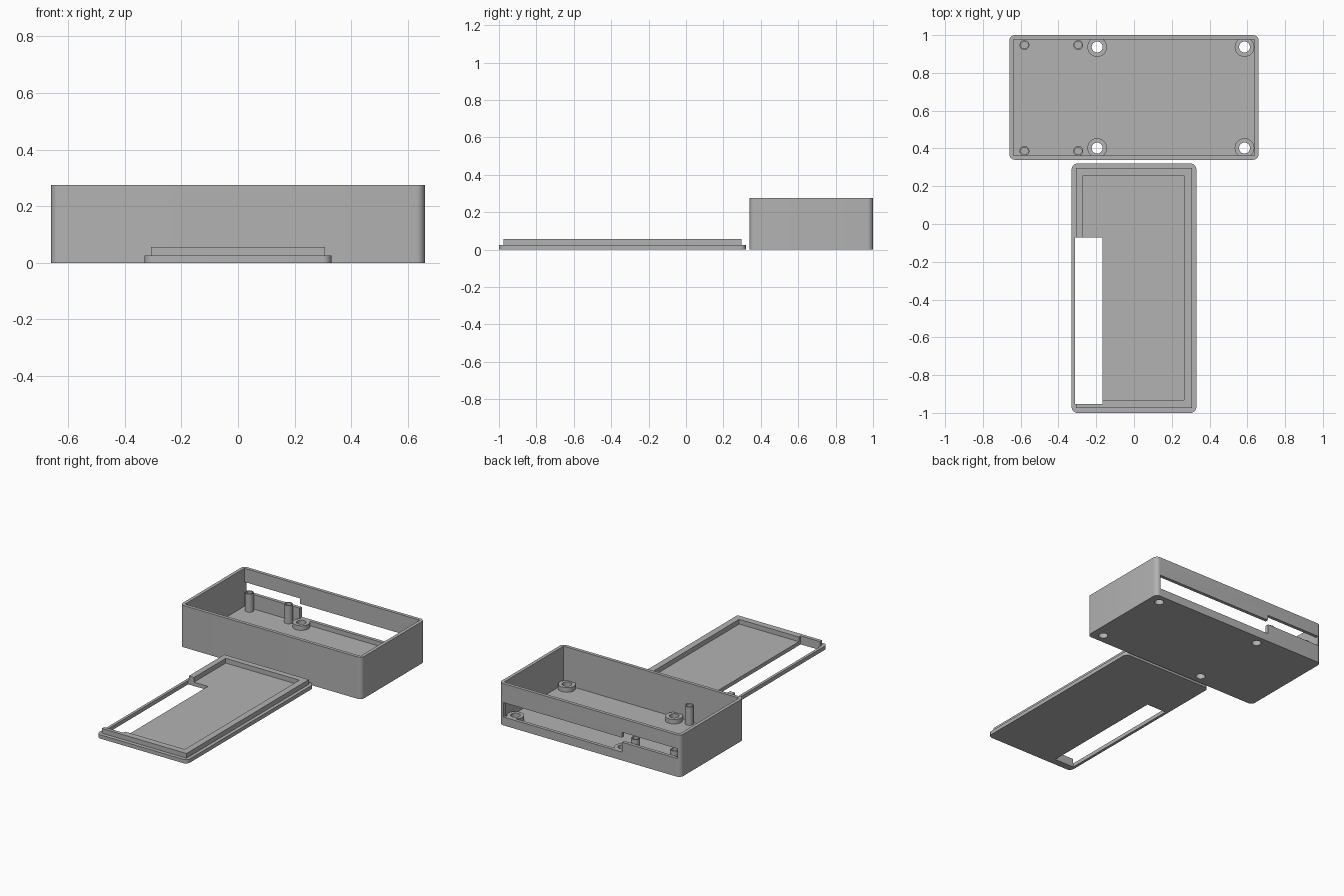
import bpy, bmesh, math

if "Cube" in bpy.data.objects:
    bpy.data.objects.remove(bpy.data.objects["Cube"])

grey = bpy.data.materials.new("plastic_grey")
grey.diffuse_color = (0.448, 0.448, 0.448, 1)
grey.use_nodes = True
grey.node_tree.nodes["Principled BSDF"].inputs["Base Color"].default_value = grey.diffuse_color


def finish(bm, name):
    bmesh.ops.recalc_face_normals(bm, faces=bm.faces)
    mesh = bpy.data.meshes.new(name)
    bm.to_mesh(mesh)
    bm.free()
    mesh.materials.append(grey)
    ob = bpy.data.objects.new(name, mesh)
    bpy.context.collection.objects.link(ob)
    return ob


def activate(ob):
    bpy.ops.object.select_all(action='DESELECT')
    ob.select_set(True)
    bpy.context.view_layer.objects.active = ob


def smooth(ob):
    activate(ob)
    bpy.ops.object.shade_smooth_by_angle(angle=math.radians(30))


def prism(name, x0, x1, y0, y1, z0, z1, r=0.0, steps=8):
    """Block with optional rounded vertical corners."""
    pts = []
    corners = ((x1, y1, -1, -1), (x0, y1, 1, -1), (x0, y0, 1, 1), (x1, y0, -1, 1))
    for i, (x, y, sx, sy) in enumerate(corners):
        n = steps if r else 0
        for k in range(n + 1):
            a = math.pi / 2 * (i + (k / n if n else 0))
            pts.append((x + sx * r + r * math.cos(a), y + sy * r + r * math.sin(a)))
    bm = bmesh.new()
    face = bm.faces.new([bm.verts.new((x, y, z0)) for x, y in pts])
    ext = bmesh.ops.extrude_face_region(bm, geom=[face])
    top = [v for v in ext["geom"] if isinstance(v, bmesh.types.BMVert)]
    bmesh.ops.translate(bm, verts=top, vec=(0, 0, z1 - z0))
    return finish(bm, name)


def cylinder(name, x, y, z0, z1, r, n=32):
    bm = bmesh.new()
    bmesh.ops.create_cone(bm, cap_ends=True, segments=n, radius1=r, radius2=r, depth=z1 - z0)
    bmesh.ops.translate(bm, verts=bm.verts, vec=(x, y, (z0 + z1) / 2))
    return finish(bm, name)


def tube(name, x, y, z0, z1, r_out, r_in, n=32):
    bm = bmesh.new()
    rings = []
    for r, z in ((r_out, z0), (r_out, z1), (r_in, z1), (r_in, z0)):
        rings.append([bm.verts.new((x + r * math.cos(2 * math.pi * k / n),
                                    y + r * math.sin(2 * math.pi * k / n), z)) for k in range(n)])
    for j in range(4):
        a, b = rings[j], rings[(j + 1) % 4]
        for k in range(n):
            m = (k + 1) % n
            bm.faces.new((a[k], a[m], b[m], b[k]))
    ob = finish(bm, name)
    smooth(ob)
    return ob


def cut(ob, cutter):
    activate(ob)
    mod = ob.modifiers.new("cut", 'BOOLEAN')
    mod.operation = 'DIFFERENCE'
    mod.solver = 'EXACT'
    mod.object = cutter
    bpy.ops.object.modifier_apply(modifier=mod.name)
    bpy.data.objects.remove(cutter, do_unlink=True)


FLOOR = 0.025
STANDOFFS = [(x, y) for x in (-0.195, 0.585) for y in (0.402, 0.937)]
POSTS = [(x, y) for x in (-0.58, -0.295) for y in (0.387, 0.947)]

# Open case: rounded shell, back window in two heights, screw holes
case = prism("case", -0.66, 0.66, 0.34, 1.0, 0, 0.275, r=0.03)
cut(case, prism("cavity", -0.638, 0.638, 0.362, 0.978, FLOOR, 0.4))
cut(case, prism("port_window", -0.236, 0.628, 0.9, 1.1, 0.055, 0.15))
cut(case, prism("side_window", -0.637, -0.235, 0.9, 1.1, 0.12, 0.185))
for x, y in STANDOFFS:
    cut(case, cylinder("screw_hole", x, y, -0.1, 0.1, 0.029))
smooth(case)

# Low screw standoffs and tall hollow posts on the case floor
for x, y in STANDOFFS:
    tube("standoff", x, y, FLOOR - 0.002, 0.055, 0.052, 0.029)
for x, y in POSTS:
    tube("post", x, y, FLOOR - 0.002, 0.145, 0.026, 0.019)

# Lid: rounded plate with a raised rim and a long slot through both
lid = prism("lid_plate", -0.33, 0.33, -1.0, 0.32, 0, FLOOR, r=0.03)
rim = prism("lid_rim", -0.308, 0.308, -0.975, 0.297, FLOOR - 0.001, 0.056)
cut(rim, prism("rim_inside", -0.27, 0.266, -0.933, 0.258, -0.1, 0.2))
for part in (lid, rim):
    cut(part, prism("slot", -0.312, -0.168, -0.952, -0.072, -0.15, 0.25))
    smooth(part)
